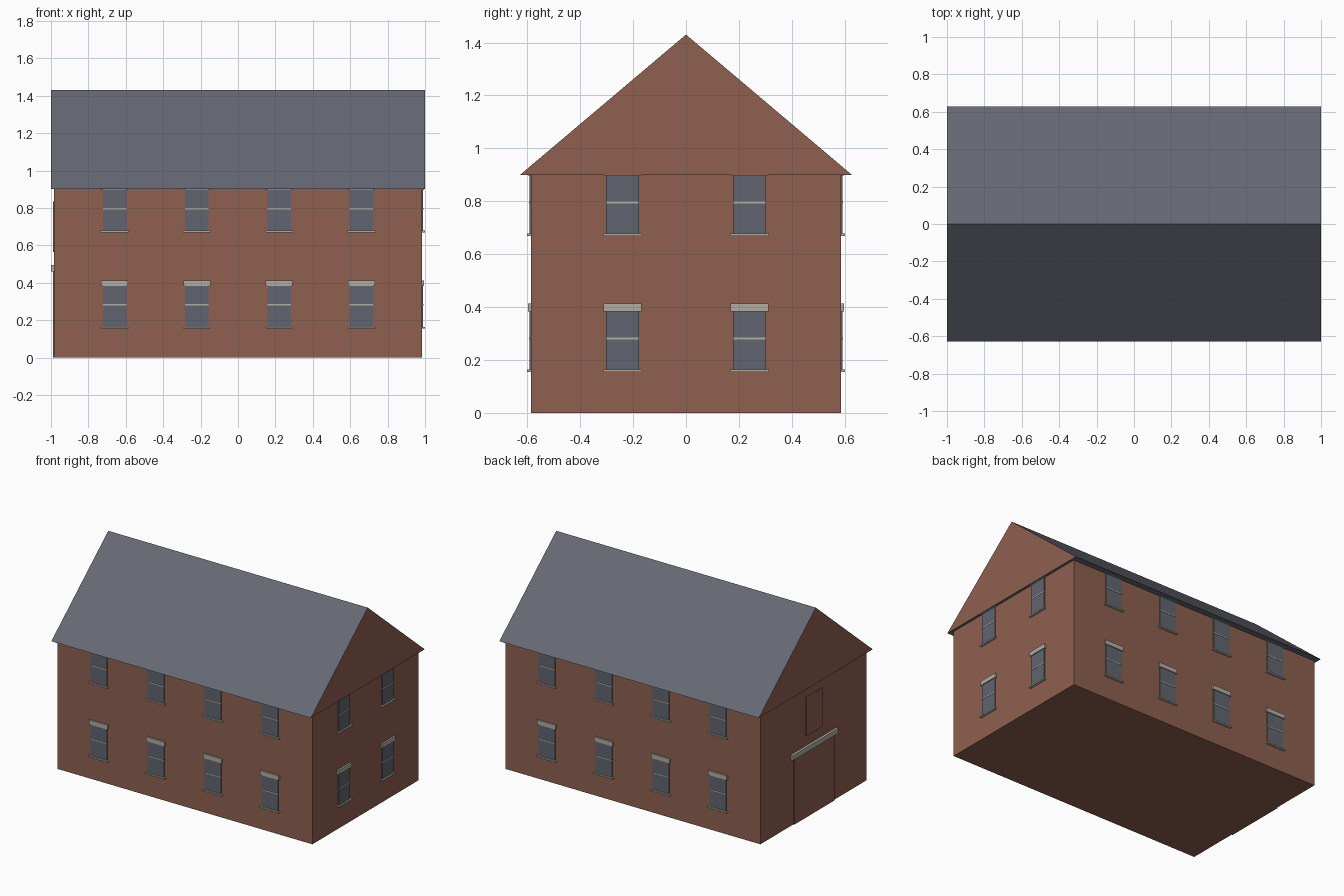
import bpy
from math import pi
from mathutils import Matrix, Vector

cube = bpy.data.objects.get("Cube")
if cube:
    bpy.data.objects.remove(cube)


def material(name, rgb):
    mat = bpy.data.materials.new(name)
    mat.use_nodes = True
    mat.diffuse_color = (*rgb, 1)
    mat.node_tree.nodes["Principled BSDF"].inputs["Base Color"].default_value = (*rgb, 1)
    return mat


BRICK = material("brick", (0.27, 0.115, 0.08))
SLATE = material("slate", (0.13, 0.14, 0.17))
GLASS = material("window glass", (0.12, 0.13, 0.16))
STONE = material("pale stone", (0.44, 0.42, 0.36))

HALF_X, HALF_Y, EAVE, RIDGE = 0.983, 0.585, 0.9, 1.43


def mesh_object(name, verts, faces, mats):
    mesh = bpy.data.meshes.new(name)
    mesh.from_pydata(verts, [], faces)
    for mat in mats:
        mesh.materials.append(mat)
    obj = bpy.data.objects.new(name, mesh)
    bpy.context.collection.objects.link(obj)
    return obj


def box(name, lo, hi, mat, frame=Matrix()):
    verts = [frame @ Vector((x, y, z)) for x in (lo[0], hi[0])
             for y in (lo[1], hi[1]) for z in (lo[2], hi[2])]
    faces = [(0, 1, 3, 2), (4, 6, 7, 5), (0, 4, 5, 1),
             (2, 3, 7, 6), (0, 2, 6, 4), (1, 5, 7, 3)]
    return mesh_object(name, verts, faces, [mat])


def wall_frame(angle, distance):
    """Local x runs along the wall and local -y points outward."""
    return Matrix.Rotation(angle, 4, "Z") @ Matrix.Translation((0, -distance, 0))


def plate(name, frame, centre, half, bottom, top, out, mat):
    box(name, (centre - half, -out, bottom), (centre + half, 0.005, top), mat, frame)


def window(side, frame, centre, sill):
    head = sill + 0.222
    plate(side + "_window_glass", frame, centre, 0.063, sill, head, 0.006, GLASS)
    plate(side + "_window_bar", frame, centre, 0.063, sill + 0.117, sill + 0.124, 0.008, STONE)
    plate(side + "_window_sill", frame, centre, 0.074, sill - 0.006, sill + 0.003, 0.016, STONE)
    plate(side + "_window_lintel", frame, centre, 0.072, head, min(head + 0.03, EAVE + 0.005), 0.012, STONE)


# Brick walls
box("walls", (-HALF_X, -HALF_Y, 0), (HALF_X, HALF_Y, EAVE), BRICK)

# Gabled roof: slate slopes and soffit, brick ends
roof = mesh_object(
    "roof",
    [(x, y, z) for x in (-1, 1) for y, z in ((-0.627, EAVE), (0.627, EAVE), (0, RIDGE))],
    [(0, 2, 1), (3, 4, 5), (0, 3, 5, 2), (1, 2, 5, 4), (0, 1, 4, 3)],
    [SLATE, BRICK])
for face in roof.data.polygons:
    face.material_index = int(abs(face.normal.x) > 0.9)

# Two rows of windows on three walls
layout = [("front", 0, HALF_Y, (-0.66, -0.22, 0.22, 0.66)),
          ("back", pi, HALF_Y, (-0.66, -0.22, 0.22, 0.66)),
          ("right_end", pi / 2, HALF_X, (-0.24, 0.24))]
for side, angle, distance, centres in layout:
    for centre in centres:
        for sill in (0.161, 0.675):
            window(side, wall_frame(angle, distance), centre, sill)

# Barn door, its stone rail and the loft hatch on the other end
end = wall_frame(-pi / 2, HALF_X)
plate("barn_door", end, 0, 0.22, 0, 0.46, 0.007, BRICK)
plate("door_rail", end, 0, 0.25, 0.46, 0.495, 0.017, STONE)
plate("loft_hatch", end, 0, 0.09, 0.565, 0.835, 0.007, BRICK)
